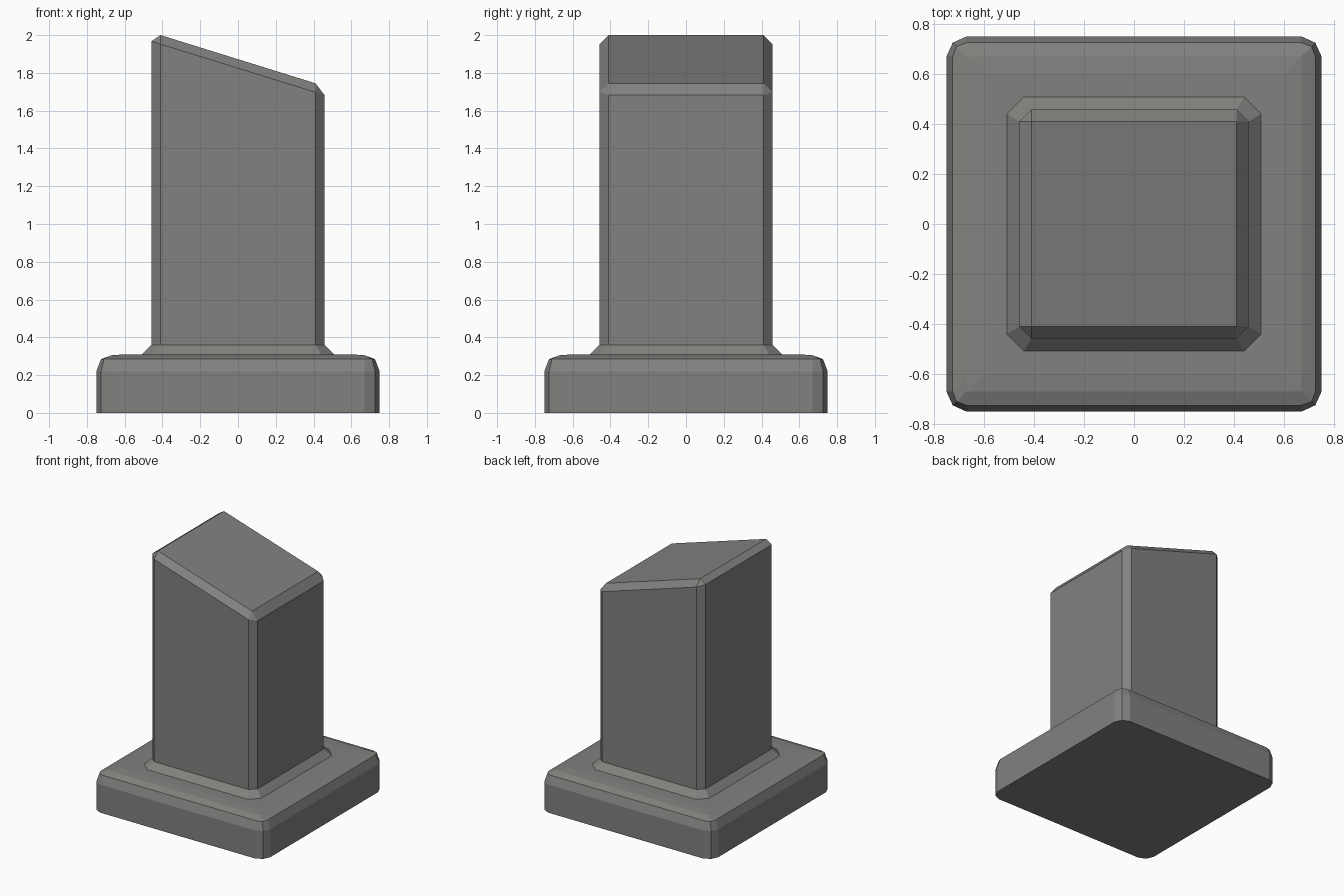
import bpy, bmesh

if "Cube" in bpy.data.objects:
    bpy.data.objects.remove(bpy.data.objects["Cube"])

stone = bpy.data.materials.new("grey stone")
stone.diffuse_color = (0.22, 0.22, 0.21, 1)
stone.use_nodes = True
stone.node_tree.nodes["Principled BSDF"].inputs["Base Color"].default_value = stone.diffuse_color


def corner_ring(corner):
    """Repeat one corner's points (counter-clockwise, +x+y) around the square."""
    ring = []
    for turn in range(4):
        for x, y in corner:
            for _ in range(turn):
                x, y = -y, x
            ring.append((x, y))
    return ring


def loft(name, levels):
    """Skin rings given as (corner points, height function of x)."""
    bm = bmesh.new()
    rings = [[bm.verts.new((x, y, height(x))) for x, y in corner_ring(c)]
             for c, height in levels]
    n = len(rings[0])
    for low, high in zip(rings, rings[1:]):
        for i in range(n):
            j = (i + 1) % n
            bm.faces.new((low[i], low[j], high[j], high[i]))
    bm.faces.new(rings[0][::-1])
    bm.faces.new(rings[-1])
    bmesh.ops.remove_doubles(bm, verts=bm.verts, dist=1e-5)
    bmesh.ops.recalc_face_normals(bm, faces=bm.faces)
    me = bpy.data.meshes.new(name)
    bm.to_mesh(me)
    bm.free()
    me.materials.append(stone)
    ob = bpy.data.objects.new(name, me)
    bpy.context.collection.objects.link(ob)
    return ob


def rounded(half, straight, mid):
    return [(half, straight), (mid, mid), (straight, half)]


def chamfered(half, straight):
    return [(half, straight), (straight, half)]


def flat(z):
    return lambda x: z


def slope(z):
    return lambda x: z - 0.311 * x


# Plinth: square block with two-step rounded edges
loft("plinth", [
    (rounded(0.75, 0.67, 0.725), flat(0)),
    (rounded(0.75, 0.67, 0.725), flat(0.22)),
    (rounded(0.725, 0.67, 0.71), flat(0.285)),
    (rounded(0.67, 0.60, 0.67), flat(0.305)),
    (rounded(0.60, 0.60, 0.60), flat(0.31)),
])

# Pillar: flared foot, chamfered shaft and slanted top
loft("pillar", [
    (chamfered(0.508, 0.44), flat(0.30)),
    (chamfered(0.508, 0.44), flat(0.31)),
    (chamfered(0.458, 0.41), flat(0.36)),
    (chamfered(0.458, 0.41), slope(1.825)),
    (chamfered(0.41, 0.41), slope(1.8725)),
])
